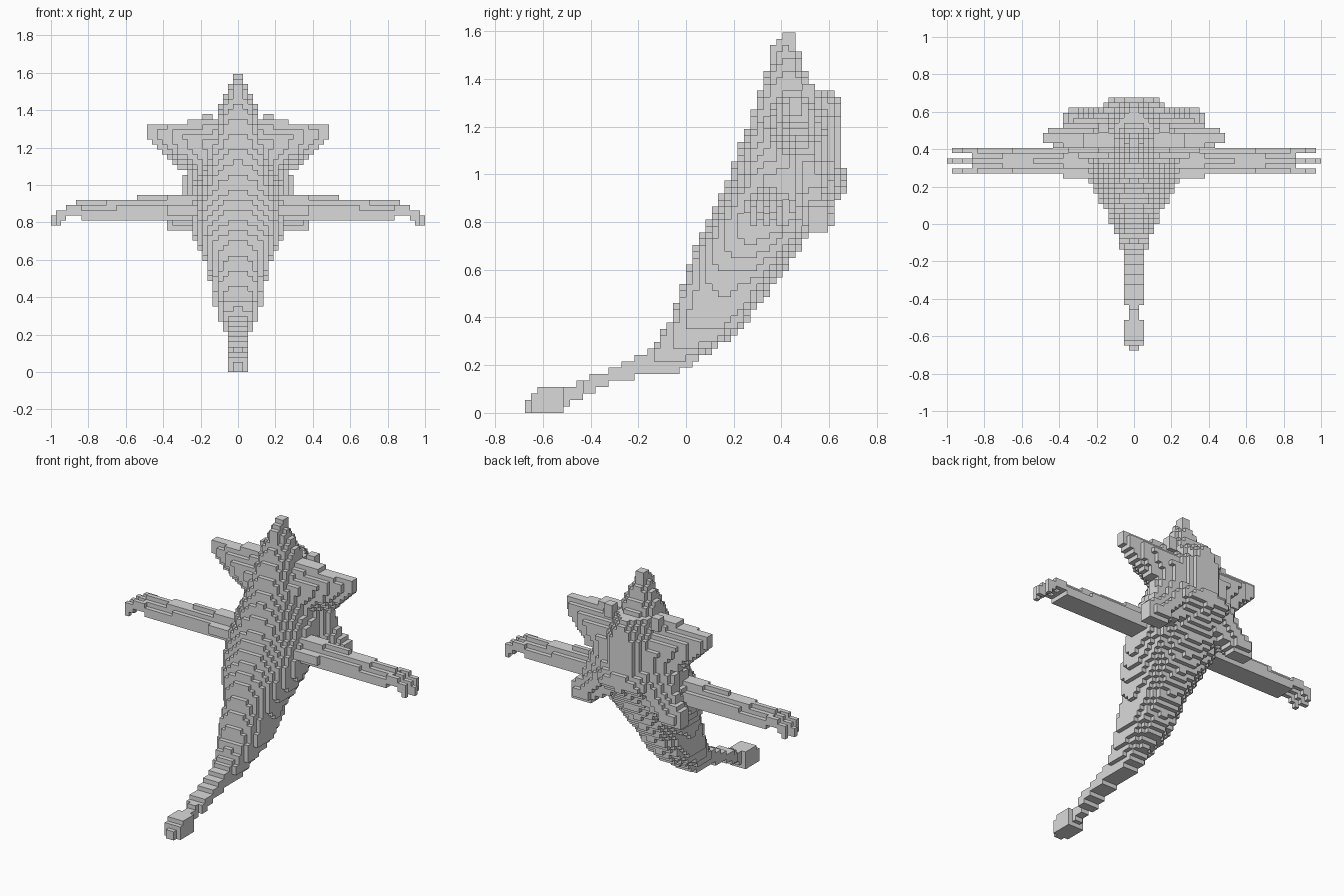
import bpy, bmesh

if "Cube" in bpy.data.objects:
    bpy.data.objects.remove(bpy.data.objects["Cube"])

V = 2 / 74                      # edge length of one cube
NX, NY, NZ = 37, 25, 59         # half width, half depth, height in cubes


def lerp_rows(rows, t):
    """Interpolate a small profile table keyed by its first column."""
    if t < rows[0][0] or t > rows[-1][0]:
        return None
    for a, b in zip(rows, rows[1:]):
        if t <= b[0]:
            f = (t - a[0]) / (b[0] - a[0])
            return [p + (q - p) * f for p, q in zip(a[1:], b[1:])]


# Body: height, front, back, half width
BODY = [(.19, -.25, .0, .055), (.25, -.17, .09, .08), (.30, -.12, .17, .105),
        (.36, -.08, .23, .13), (.45, -.045, .31, .14), (.53, -.02, .36, .155),
        (.62, .01, .43, .19), (.70, .04, .48, .225), (.78, .08, .54, .25),
        (.90, .14, .63, .26), (.96, .17, .69, .25), (1.0, .18, .68, .24),
        (1.04, .20, .64, .22), (1.1, .22, .60, .19), (1.2, .26, .58, .16),
        (1.3, .29, .56, .13), (1.36, .31, .54, .12), (1.45, .36, .49, .085),
        (1.53, .39, .465, .04), (1.6, .40, .46, .03)]

# Tail: depth position, bottom, top, half width
TAIL = [(-.68, 0, .055, .028), (-.655, 0, .06, .03), (-.645, 0, .085, .055),
        (-.59, 0, .11, .055), (-.515, 0, .11, .055), (-.51, .03, .11, .03),
        (-.45, .05, .12, .03), (-.425, .08, .14, .055), (-.35, .10, .165, .055),
        (-.30, .13, .19, .055), (-.22, .15, .23, .055), (-.13, .165, .28, .055),
        (-.04, .175, .35, .055), (.03, .20, .36, .055)]

# Half outline of the star
STAR = [(0, 1.58), (.13, 1.345), (.36, 1.333), (.37, 1.315), (.475, 1.315),
        (.475, 1.25), (.36, 1.13), (.28, 1.07), (.30, .95), (.39, .83),
        (.39, .757), (.25, .757), (.18, .82), (0, .90)]


def star_depth(x, z):
    """Distance to the star outline, or None outside it."""
    inside, best = False, 9
    for (x0, z0), (x1, z1) in zip(STAR, STAR[1:]):
        if (z0 > z) != (z1 > z) and x < x0 + (z - z0) / (z1 - z0) * (x1 - x0):
            inside = not inside
        dx, dz = x1 - x0, z1 - z0
        t = max(0, min(1, ((x - x0) * dx + (z - z0) * dz) / (dx * dx + dz * dz)))
        best = min(best, ((x - x0 - t * dx) ** 2 + (z - z0 - t * dz) ** 2) ** .5)
    return best if inside else None


def in_body(x, y, z):
    r = lerp_rows(BODY, z)
    if not r:
        return False
    front, back, w = r
    e = 2.7 if z < .5 else 2.2
    u = abs(y - (front + back) / 2) / ((back - front) / 2)
    return u ** e + (x / w) ** e <= 1


def in_tail(x, y, z):
    r = lerp_rows(TAIL, y)
    return bool(r) and r[0] <= z <= r[1] and x <= r[2]


def in_star(x, y, z):
    # Pillowed towards the front, flatter behind
    d = star_depth(x, z)
    if d is None:
        return False
    off = y - (.565 - .21 * (z - .78))
    if off > 0:
        return off <= .03 + .55 * min(d, .13)
    return -off <= .03 + min(d, .18 * max(0, 1 - x / .47))


def in_pack(x, y, z):
    # Flat-backed hump that narrows towards its top
    low, high = (1.0, 1.315) if y > .62 else (.95, 1.345)
    w = .08 + (.65 - y) * .8 - max(0, z - 1.21) * .6
    return low < z < high and .5 < y < .65 and x < w


def in_ear(x, y, z):
    return .135 < x < .19 and .485 < y < .54 and 1.3 < z < 1.39


# Arm boxes in cubes: x range, y range, z range
ARM = [(0, 20, 12, 13, 34, 35), (0, 14, 11, 14, 34, 35),
       (0, 32, 12, 13, 33, 34), (0, 26, 11, 14, 33, 34),
       (0, 24, 10, 15, 32, 33), (0, 32, 11, 14, 32, 33),
       (0, 32, 10, 15, 31, 32), (0, 31, 10, 15, 30, 31), (0, 14, 9, 15, 31, 33),
       (31, 34, 10, 11, 31, 33), (31, 34, 12, 13, 31, 33), (31, 34, 14, 15, 31, 33),
       (34, 36, 10, 11, 30, 32), (34, 36, 12, 13, 30, 32), (34, 36, 14, 15, 30, 32),
       (35, 36, 10, 11, 29, 30), (35, 37, 12, 13, 29, 31), (35, 36, 14, 15, 29, 30)]


def in_arm(x, y, z):
    x, y, z = x / V, y / V, z / V
    return any(a < x < b and c < y < d and e < z < f for a, b, c, d, e, f in ARM)


PARTS = {"body": in_body, "tail": in_tail, "star_back": in_star,
         "back_hump": in_pack, "arms": in_arm, "ears": in_ear}

# Give each cube to the first part that contains it, mirrored in x
owner = {}
for i in range(NX):
    for j in range(-NY, NY):
        for k in range(NZ):
            p = ((i + .5) * V, (j + .5) * V, (k + .5) * V)
            for name, test in PARTS.items():
                if test(*p):
                    owner[i, j, k] = owner[-1 - i, j, k] = name
                    break

grey = bpy.data.materials.new("stone grey")
grey.diffuse_color = (.7, .7, .7, 1)
grey.use_nodes = True
grey.node_tree.nodes["Principled BSDF"].inputs["Base Color"].default_value = grey.diffuse_color


def cube_faces(cell):
    """Corner loops of the exposed sides of one cube, wound outward."""
    for axis in range(3):
        b, c = (axis + 1) % 3, (axis + 2) % 3
        for side in (0, 1):
            near = list(cell)
            near[axis] += 2 * side - 1
            if tuple(near) in owner:
                continue
            loop = []
            for s, t in ((0, 0), (1, 0), (1, 1), (0, 1)):
                q = list(cell)
                q[axis] += side
                q[b] += s
                q[c] += t
                loop.append(tuple(q))
            yield loop if side else loop[::-1]


# One object per part, outer skin only
for name in PARTS:
    bm = bmesh.new()
    verts = {}
    for cell, part in owner.items():
        if part != name:
            continue
        for loop in cube_faces(cell):
            for q in loop:
                if q not in verts:
                    verts[q] = bm.verts.new([n * V for n in q])
            bm.faces.new([verts[q] for q in loop])
    mesh = bpy.data.meshes.new(name)
    bm.to_mesh(mesh)
    bm.free()
    mesh.materials.append(grey)
    bpy.context.collection.objects.link(bpy.data.objects.new(name, mesh))
